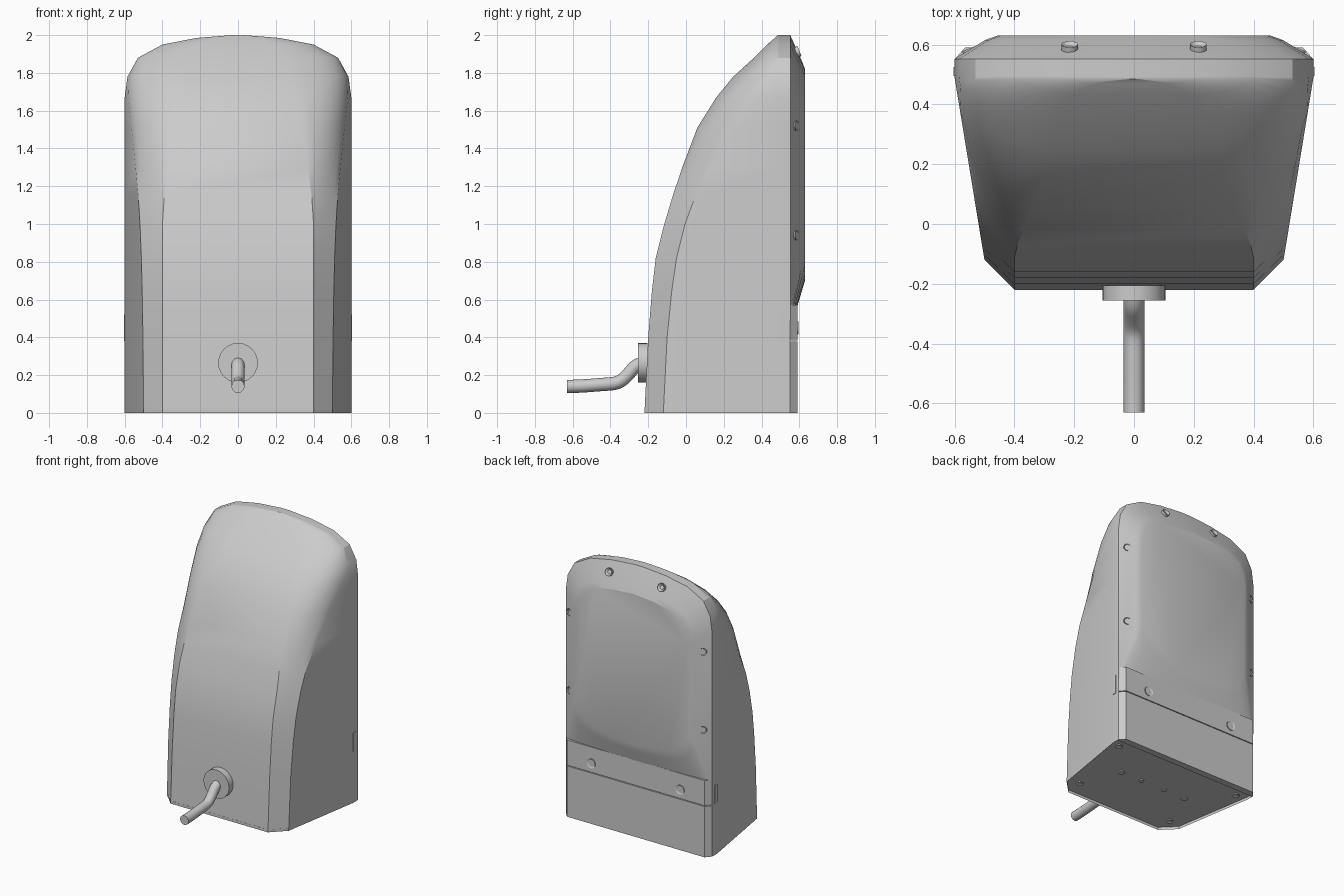
import bpy, bmesh
from math import pi
from mathutils import Vector

if "Cube" in bpy.data.objects:
    bpy.data.objects.remove(bpy.data.objects["Cube"])

grey = bpy.data.materials.new("plain_grey")
grey.use_nodes = True
COLOUR = (0.6, 0.6, 0.6, 1)
grey.diffuse_color = COLOUR
grey.node_tree.nodes["Principled BSDF"].inputs["Base Color"].default_value = COLOUR


def finish(bm, name, angle=30):
    bmesh.ops.remove_doubles(bm, verts=bm.verts, dist=0.0005)
    bmesh.ops.recalc_face_normals(bm, faces=bm.faces)
    mesh = bpy.data.meshes.new(name)
    bm.to_mesh(mesh)
    bm.free()
    mesh.materials.append(grey)
    ob = bpy.data.objects.new(name, mesh)
    bpy.context.scene.collection.objects.link(ob)
    bpy.ops.object.select_all(action='DESELECT')
    ob.select_set(True)
    bpy.context.view_layer.objects.active = ob
    bpy.ops.object.shade_smooth_by_angle(angle=angle * pi / 180)
    return ob


def loft(rings, bm):
    """Skin closed rings of equal length and cap both ends; returns the caps."""
    loops = [[bm.verts.new(p) for p in r] for r in rings]
    n = len(loops[0])
    for a, b in zip(loops, loops[1:]):
        for i in range(n):
            j = (i + 1) % n
            bm.faces.new((a[i], a[j], b[j], b[i]))
    return bm.faces.new(loops[0]), bm.faces.new(loops[-1])


def disc(name, pos, normal, radius, depth, hole=0.0):
    """Short cylinder along a direction, optionally with a socket in its end."""
    bm = bmesh.new()
    bmesh.ops.create_cone(bm, cap_ends=True, segments=24, radius1=radius,
                          radius2=radius, depth=depth)
    if hole:
        top = max(bm.faces, key=lambda f: f.calc_center_median().z)
        bmesh.ops.inset_region(bm, faces=[top], thickness=radius - hole)
        bmesh.ops.translate(bm, verts=top.verts, vec=(0, 0, -depth * 0.4))
    turn = Vector((0, 0, 1)).rotation_difference(Vector(normal)).to_matrix()
    bmesh.ops.rotate(bm, verts=bm.verts, matrix=turn)
    bmesh.ops.translate(bm, verts=bm.verts, vec=pos)
    return finish(bm, name)


def box(name, lo, hi):
    bm = bmesh.new()
    bmesh.ops.create_cube(bm, size=1)
    for v in bm.verts:
        v.co = [l if c < 0 else h for c, l, h in zip(v.co, lo, hi)]
    return finish(bm, name)


# Housing: horizontal sections (height, front y, corner end y, corner start x, half width, roundness)
SECTIONS = [
    (0, -.22, -.12, .4, .6, 0), (.4, -.2, -.1, .4, .6, 0), (.65, -.18, -.075, .4, .6, 0),
    (.82, -.16, -.05, .4, .6, 0), (1.0, -.115, -.005, .4, .6, 0), (1.15, -.07, .05, .39, .6, .1),
    (1.3, -.02, .14, .37, .6, .3), (1.51, .06, .27, .34, .6, .55), (1.67, .16, .38, .3, .6, .7),
    (1.78, .25, .45, .28, .585, .7), (1.88, .36, .48, .25, .53, .7), (1.95, .43, .49, .2, .4, .6),
    (1.985, .47, .49, .12, .22, .5), (2.0, .485, .49, .01, .03, .5)]


def section(z, front, end, start, width, bulge):
    side = min(width, .5 + (width - .5) * (end + .12) / .61)
    a, b, corner = Vector((start, front)), Vector((side, end)), Vector((side, front))
    ctrl = (a + b) / 2 * (1 - bulge) + corner * bulge
    half = [a * (1 - t) ** 2 + ctrl * 2 * t * (1 - t) + b * t * t
            for t in (i / 6 for i in range(7))]
    half += [Vector((width, .491)), Vector((width, .55))]
    return [(p.x, p.y, z) for p in half] + [(-p.x, p.y, z) for p in reversed(half)]


bm = bmesh.new()
underside, _ = loft([section(*s) for s in SECTIONS], bm)
# Sunken base inside a narrow rim
bmesh.ops.inset_region(bm, faces=[underside], thickness=.02)
bmesh.ops.translate(bm, verts=underside.verts, vec=(0, 0, .02))
finish(bm, "housing")

# Raised back cover sloping up from the housing edge to a flat panel
ARCH = [(s[4], s[0]) for s in SECTIONS if s[0] >= 1.67]


def smooth_outline(y, scale, top, bottom, corner):
    upper = [(x * scale, top + (z - 2) * scale) for x, z in ARCH]
    lower = [(x * scale, bottom + (2 - z) * corner) for x, z in reversed(ARCH)]
    half = lower + upper
    return [(x, y, z) for x, z in half] + [(-x, y, z) for x, z in reversed(half)]


bm = bmesh.new()
loft([smooth_outline(.545, 1, 2, .44, .15), smooth_outline(.552, 1, 2, .44, .15),
      smooth_outline(.615, .83, 1.86, .65, .6),
      smooth_outline(.63, .76, 1.82, .70, .7)], bm)
finish(bm, "back_cover", 20)


# Lower back plates with bevelled edges, parted by a fine seam
def back_plate(name, low, high):
    bm = bmesh.new()
    loft([[(x * w, y, z) for x, z in ((-1, low), (1, low), (1, high), (-1, high))]
          for w, y in ((.6, .54), (.6, .55), (.565, .59))], bm)
    finish(bm, name)


back_plate("lower_back_plate", 0, .377)
back_plate("upper_back_plate", .383, .57)

# Side latches
for side, label in ((1, "left"), (-1, "right")):
    x0, x1 = sorted((side * .595, side * .604))
    box(label + "_latch", (x0, .495, .38), (x1, .525, .52))

# Back screws, on the sloped rim and on the lower plate
for side, label in ((1, "left"), (-1, "right")):
    for i, z in enumerate((.94, 1.52)):
        disc(f"{label}_rim_screw_{i}", (side * .545, .573, z), (side * .4, 1, 0), .026, .03, .015)
    disc(label + "_top_screw", (side * .215, .587, 1.91), (0, 1, .4), .028, .03, .015)
    disc(label + "_lower_screw", (side * .365, .585, .45), (0, 1, 0), .035, .02, .02)
    # Underside buttons and corner screws
    for i, x in enumerate((.1, .28)):
        disc(f"{label}_base_button_{i}", (side * x, .2, .018), (0, 0, -1), .024 - .006 * (1 - i), .012)
    for i, (x, y) in enumerate(((.4, -.1), (.52, .46))):
        disc(f"{label}_base_screw_{i}", (side * x, y, .018), (0, 0, -1), .025, .012, .014)

# Cable collar and bent cable
disc("cable_collar", (0, -.23, .265), (0, -1, 0), .105, .05)
curve = bpy.data.curves.new("cable", 'CURVE')
curve.dimensions = '3D'
curve.bevel_depth = .035
curve.bevel_resolution = 4
curve.use_fill_caps = True
path = curve.splines.new('BEZIER')
KNOTS = [((-.24, .26), (-.04, -.015)), ((-.32, .19), (-.04, -.04)),
         ((-.45, .15), (-.06, -.005)), ((-.63, .14), (-.06, 0))]
path.bezier_points.add(len(KNOTS) - 1)
for point, ((y, z), (dy, dz)) in zip(path.bezier_points, KNOTS):
    point.co = (0, y, z)
    point.handle_left = (0, y - dy, z - dz)
    point.handle_right = (0, y + dy, z + dz)
curve.materials.append(grey)
cable = bpy.data.objects.new("cable", curve)
bpy.context.scene.collection.objects.link(cable)
